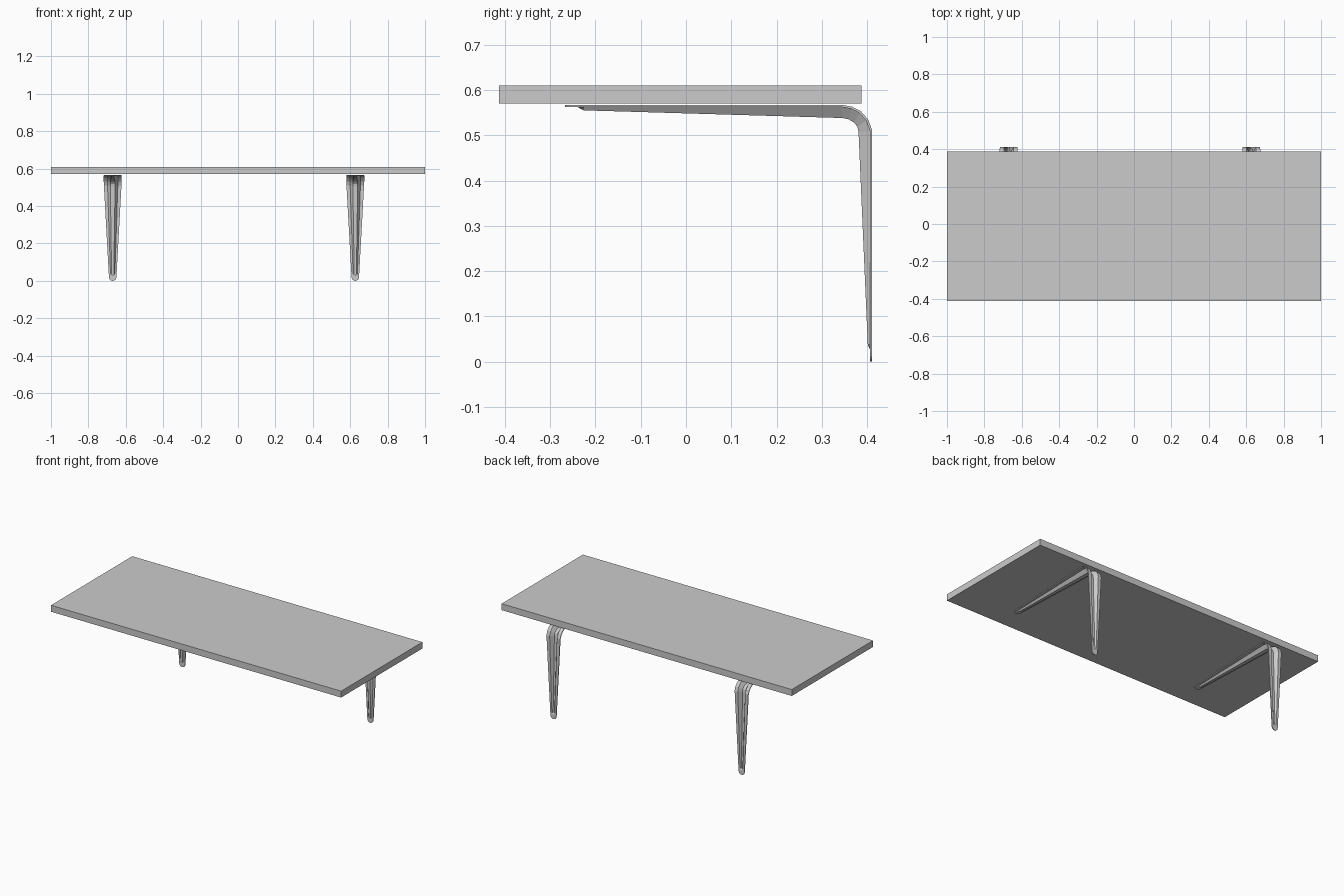
import bpy, bmesh, math

if "Cube" in bpy.data.objects:
    bpy.data.objects.remove(bpy.data.objects["Cube"])

# Flat shelf board
bpy.ops.mesh.primitive_cube_add(size=1, location=(0, -0.013, 0.59))
board = bpy.context.object
board.name = "board"
board.scale = (2, 0.8, 0.04)
bpy.ops.object.transform_apply(location=False, rotation=False, scale=True)

T = 0.005   # sheet thickness
TIP = 0.02  # radius of the rounded tips

# Stations: outer face (y, z), rib floor (y, z), half width, rib base and floor half widths
tip_steps = [(TIP * (1 - math.cos(a)), TIP * math.sin(a))
             for a in (math.radians(d) for d in (6, 25, 45, 65, 90))]
rows = [((-0.267 + s, 0.567), (-0.267 + s, 0.567), w, w * .5, w * .2) for s, w in tip_steps]
rows += [
    ((-0.238, 0.567), (-0.238, 0.567), 0.0205, 0.010, 0.004),
    ((-0.225, 0.567), (-0.225, 0.560), 0.021, 0.010, 0.004),
    ((0.345, 0.567), (0.345, 0.543), 0.047, 0.025, 0.010),
    ((0.367, 0.563), (0.361, 0.540), 0.048, 0.026, 0.010),
    ((0.386, 0.553), (0.375, 0.531), 0.048, 0.026, 0.010),
    ((0.402, 0.535), (0.383, 0.521), 0.048, 0.026, 0.010),
    ((0.411, 0.511), (0.386, 0.506), 0.047, 0.025, 0.010),
    ((0.411, 0.038), (0.4065, 0.038), 0.021, 0.010, 0.004),
    ((0.411, 0.028), (0.411, 0.028), 0.0205, 0.010, 0.004),
]
rows += [((0.411, s), (0.411, s), w, w * .5, w * .2) for s, w in reversed(tip_steps)]


# Bent sheet bracket with a pressed rib down the middle
def bracket(name, x):
    bm = bmesh.new()
    grid = []
    for (oy, oz), (ry, rz), w, a, b in rows:
        grid.append([bm.verts.new(p) for p in (
            (-w, oy, oz), (-a, oy, oz), (-b, ry, rz),
            (b, ry, rz), (a, oy, oz), (w, oy, oz))])
    for r0, r1 in zip(grid, grid[1:]):
        for i in range(5):
            bm.faces.new((r0[i], r0[i + 1], r1[i + 1], r1[i]))
    me = bpy.data.meshes.new(name)
    bm.to_mesh(me)
    bm.free()
    ob = bpy.data.objects.new(name, me)
    ob.location.x = x
    bpy.context.collection.objects.link(ob)
    # normals face outward, so the sheet thickens inward
    mod = ob.modifiers.new("thickness", 'SOLIDIFY')
    mod.thickness = T
    mod.offset = -1
    mod.use_even_offset = True


bracket("left_bracket", -0.67)
bracket("right_bracket", 0.627)
